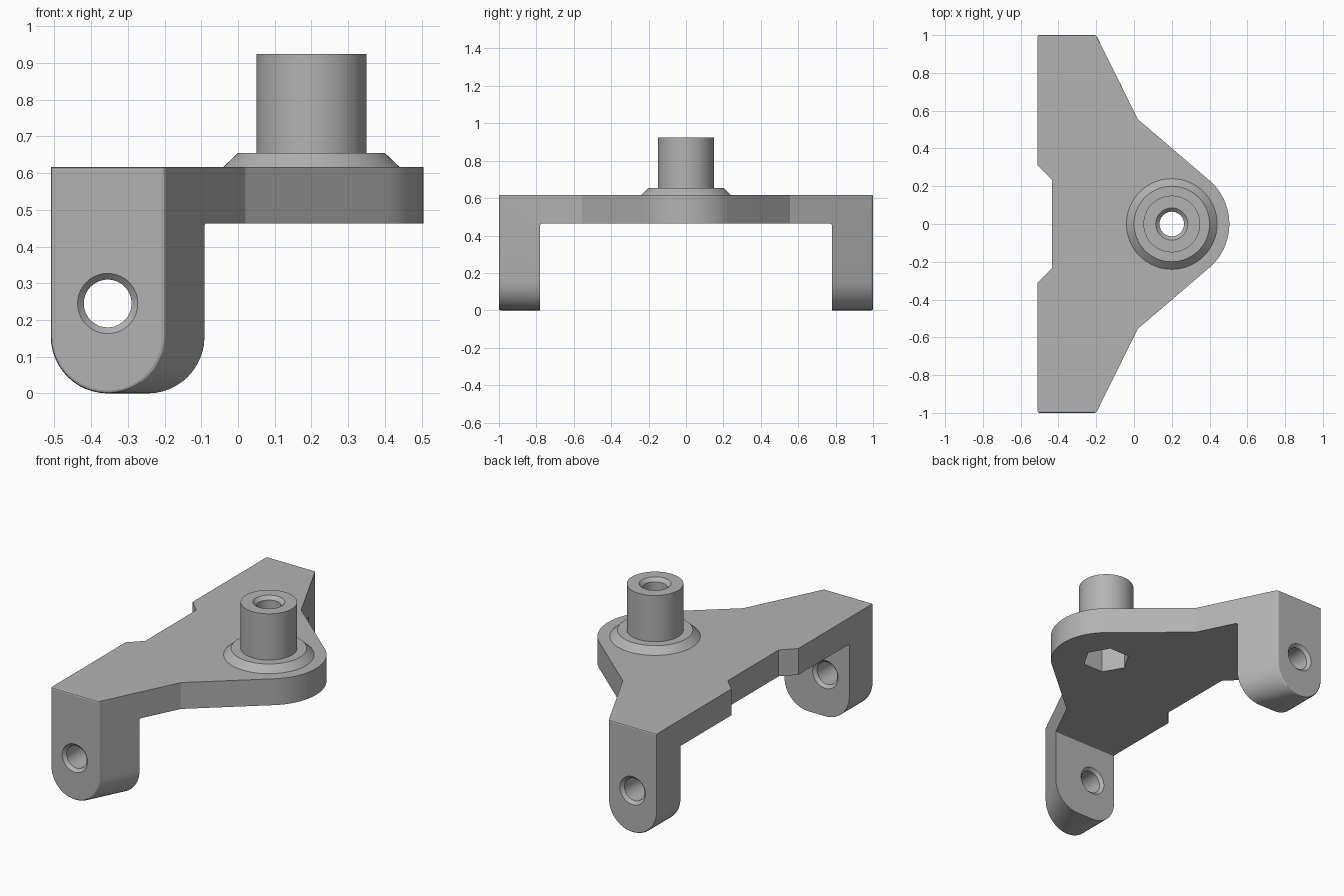
import bpy, bmesh, math
from mathutils import Matrix, Vector

cube = bpy.data.objects.get("Cube")
if cube:
    bpy.data.objects.remove(cube, do_unlink=True)

TOP, UNDER = 0.617, 0.463          # plate faces
LEFT, RIGHT = -0.51, -0.2          # leg width at its outer end
ROUND, INNER = 0.155, 0.78         # leg foot radius, inner face of the legs
KNEE = Vector((0.02, -0.555))
BOSS_X, NOSE_R = 0.2, 0.305
INNER_RIGHT = RIGHT + (1 - INNER) * (KNEE.x - RIGHT) / (1 + KNEE.y)

gray = bpy.data.materials.new("gray")
gray.use_nodes = True
colour = (0.45, 0.45, 0.45, 1)
gray.diffuse_color = colour
gray.node_tree.nodes["Principled BSDF"].inputs["Base Color"].default_value = colour


def make_object(name, bm):
    bmesh.ops.remove_doubles(bm, verts=bm.verts, dist=1e-5)
    bmesh.ops.recalc_face_normals(bm, faces=bm.faces)
    mesh = bpy.data.meshes.new(name)
    bm.to_mesh(mesh)
    bm.free()
    mesh.materials.append(gray)
    obj = bpy.data.objects.new(name, mesh)
    bpy.context.collection.objects.link(obj)
    return obj


def arc(cx, cy, radius, start, end, steps):
    angles = [math.radians(start + (end - start) * i / steps) for i in range(steps + 1)]
    return [(cx + radius * math.cos(a), cy + radius * math.sin(a)) for a in angles]


def lathe(name, profile, sides=64, matrix=Matrix()):
    """Solid of revolution about z from (radius, height) points, with flat caps."""
    bm = bmesh.new()
    rings = [[bm.verts.new((x, y, z)) for x, y in arc(0, 0, r, 0, 360, sides)[:-1]]
             for r, z in profile]
    for a, b in zip(rings, rings[1:]):
        for i in range(sides):
            j = (i + 1) % sides
            bm.faces.new((a[i], a[j], b[j], b[i]))
    bm.faces.new(rings[0])
    bm.faces.new(rings[-1])
    bm.transform(matrix)
    return make_object(name, bm)


def combine(target, tool, operation):
    tool.hide_render = True
    mod = target.modifiers.new(operation.lower(), "BOOLEAN")
    mod.operation, mod.solver, mod.object = operation, "EXACT", tool
    bpy.context.view_layer.objects.active = target
    bpy.ops.object.modifier_apply(modifier=mod.name)
    bpy.data.objects.remove(tool, do_unlink=True)


bm = bmesh.new()


def face(points):
    return bm.faces.new([bm.verts.new(p) for p in points])


# Legs: lofted from a round-footed end to a wider inner section
def leg_section(right):
    return ([(LEFT, TOP), (LEFT, UNDER)]
            + arc(LEFT + ROUND, ROUND, ROUND, 180, 270, 12)
            + arc(right - ROUND, ROUND, ROUND, 270, 360, 12)
            + [(right, UNDER), (right, TOP)])


for side in (-1, 1):
    outer = [(x, side, z) for x, z in leg_section(RIGHT)]
    inner = [(x, side * INNER, z) for x, z in leg_section(INNER_RIGHT)]
    for i in range(len(outer)):
        j = (i + 1) % len(outer)
        face((outer[i], outer[j], inner[j], inner[i]))
    face(outer)
    face(inner[1:-1])

# Plate: straight flanks tangent to a round nose, notched at the back edge
flank = math.degrees(math.atan2(-0.77, 0.638))
half = [(LEFT, -INNER), (INNER_RIGHT, -INNER), tuple(KNEE)]
nose = arc(BOSS_X, 0, NOSE_R, flank, -flank, 20)
notch = [(LEFT, 0.31), (-0.435, 0.235), (-0.435, -0.235), (LEFT, -0.31)]
outline = half + nose + [(x, -y) for x, y in reversed(half)] + notch
face([(x, y, TOP) for x, y in outline])
face([(x, y, UNDER) for x, y in outline])
for a, b in zip(outline, outline[1:] + outline[:1]):
    if not (a[1] == b[1] and abs(a[1]) == INNER):
        face(((*a, UNDER), (*b, UNDER), (*b, TOP), (*a, TOP)))

# Weld, merge flat faces, then soften the outer rims and inner corners
bmesh.ops.remove_doubles(bm, verts=bm.verts, dist=1e-5)
bmesh.ops.dissolve_degenerate(bm, edges=bm.edges, dist=1e-5)
bmesh.ops.recalc_face_normals(bm, faces=bm.faces)
bmesh.ops.dissolve_limit(bm, angle_limit=math.radians(0.5), verts=bm.verts, edges=bm.edges)


def softened(edge):
    rim = all(abs(v.co.y) > 0.999 for v in edge.verts)
    corner = all(abs(abs(v.co.y) - INNER) < 1e-4 and abs(v.co.z - UNDER) < 1e-4
                 for v in edge.verts)
    return rim or corner


bmesh.ops.bevel(bm, geom=[e for e in bm.edges if softened(e)], offset=0.008,
                offset_type="OFFSET", segments=2, profile=0.5, affect="EDGES")
bracket = make_object("bracket", bm)

# Boss: conical collar and round post
at_boss = Matrix.Translation((BOSS_X, 0, 0))
boss = lathe("boss", [(0.24, 0.55), (0.24, TOP), (0.2, 0.655), (0.15, 0.655), (0.15, 0.925)],
             matrix=at_boss)
combine(bracket, boss, "UNION")

# Chamfered bore down the post and hexagonal nut pocket underneath
bore = lathe("bore_cutter", [(0.065, 0.4), (0.065, 0.905), (0.085, 0.925), (0.085, 1)],
             matrix=at_boss)
combine(bracket, bore, "DIFFERENCE")
pocket = lathe("nut_pocket_cutter", [(0.13, 0.4), (0.13, 0.66)], sides=6, matrix=at_boss)
combine(bracket, pocket, "DIFFERENCE")

# Pivot holes through the legs, chamfered on both faces
for side in (-1, 1):
    place = (Matrix.Translation((LEFT + ROUND, 0, 0.245))
             @ Matrix.Rotation(-side * math.pi / 2, 4, "X"))
    hole = lathe("pivot_hole_cutter",
                 [(0.082, 0.7), (0.082, INNER), (0.065, INNER + 0.017),
                  (0.065, 0.983), (0.082, 1), (0.082, 1.1)], matrix=place)
    combine(bracket, hole, "DIFFERENCE")

bpy.ops.object.select_all(action="DESELECT")
bracket.select_set(True)
bpy.context.view_layer.objects.active = bracket
bpy.ops.object.shade_smooth_by_angle(angle=math.radians(12))
